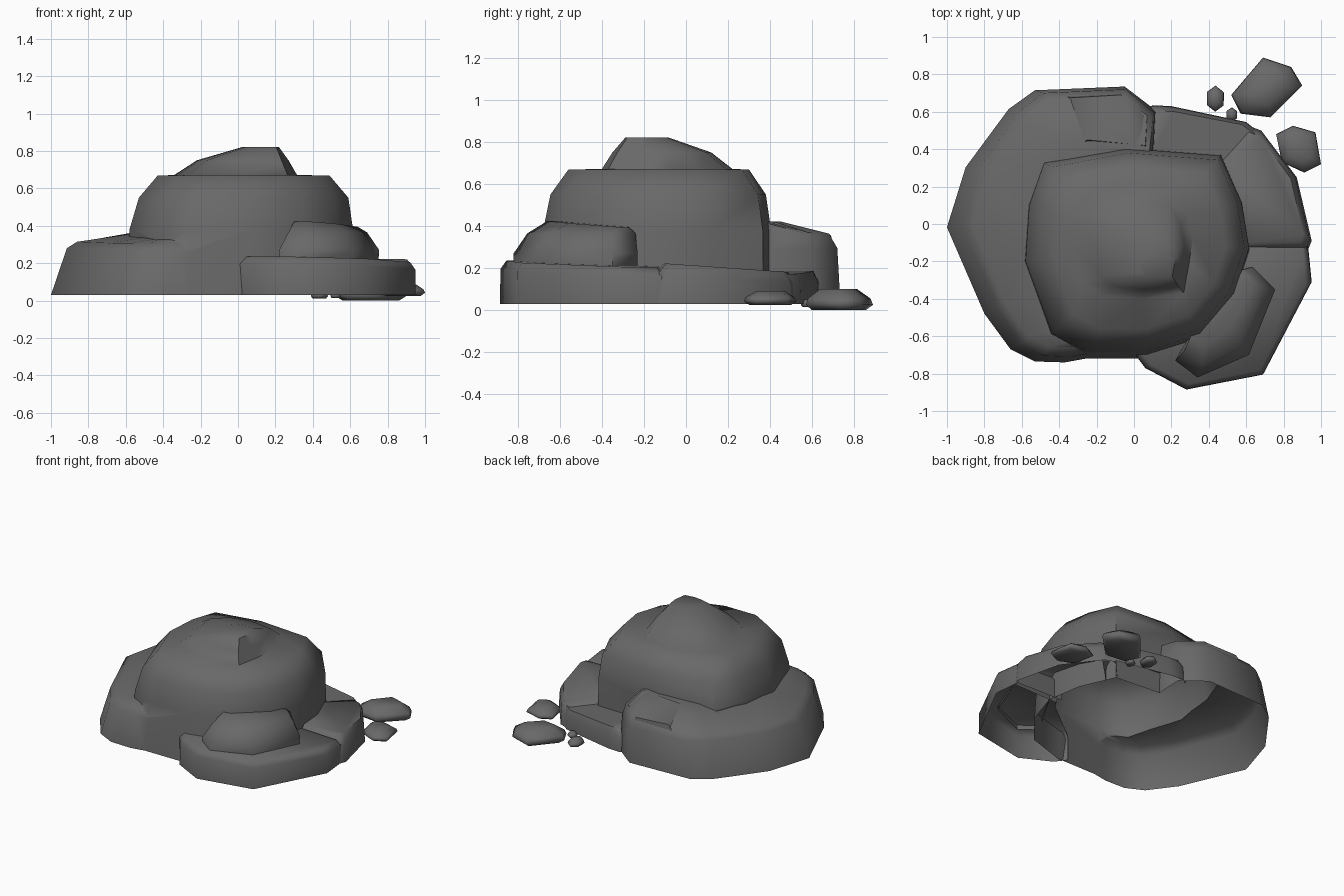
import bpy, bmesh, math

if "Cube" in bpy.data.objects:
    bpy.data.objects.remove(bpy.data.objects["Cube"])

stone = bpy.data.materials.new("dark grey stone")
stone.diffuse_color = (0.14, 0.14, 0.14, 1)
stone.use_nodes = True
stone.node_tree.nodes["Principled BSDF"].inputs["Base Color"].default_value = stone.diffuse_color


def fit(outline, box, z, tilt=(0, 0)):
    """Stretch an outline into the box (x0, x1, y0, y1) at height z, with an optional slope."""
    xs, ys = [p[0] for p in outline], [p[1] for p in outline]
    x0, x1, y0, y1 = box
    ring = []
    for x, y in outline:
        px = x0 + (x - min(xs)) / (max(xs) - min(xs)) * (x1 - x0)
        py = y0 + (y - min(ys)) / (max(ys) - min(ys)) * (y1 - y0)
        ring.append((px, py, z + tilt[0] * px + tilt[1] * py))
    return ring


def loft(name, rings, bottom=False, hidden=0):
    """Skin stacked rings and cap the top; leave out walls buried within 'hidden' of the dome centre."""
    bm = bmesh.new()
    loops = [[bm.verts.new(p) for p in r] for r in rings]
    n = len(loops[0])
    for i in range(n):
        j = (i + 1) % n
        p, q = rings[0][i], rings[0][j]
        if math.hypot((p[0] + q[0]) / 2 - .02, (p[1] + q[1]) / 2 + .12) < hidden:
            continue
        for a, b in zip(loops, loops[1:]):
            bm.faces.new((a[i], a[j], b[j], b[i]))
    bm.faces.new(loops[-1])
    if bottom:
        bm.faces.new(loops[0][::-1])
    loose = [v for v in bm.verts if not v.link_faces]
    bmesh.ops.delete(bm, geom=loose, context='VERTS')
    bmesh.ops.recalc_face_normals(bm, faces=bm.faces[:])
    me = bpy.data.meshes.new(name)
    bm.to_mesh(me)
    bm.free()
    ob = bpy.data.objects.new(name, me)
    bpy.context.collection.objects.link(ob)
    me.materials.append(stone)
    return ob


def smooth(ob, deg=60):
    bpy.ops.object.select_all(action='DESELECT')
    ob.select_set(True)
    bpy.context.view_layer.objects.active = ob
    bpy.ops.object.shade_smooth_by_angle(angle=math.radians(deg))


# Main dome with a stepped peak
dome_line = [(.62, -.13), (.58, .12), (.47, .37), (-.04, .41), (-.47, .33), (-.55, .1),
             (-.57, -.2), (-.43, -.59), (-.25, -.69), (.08, -.69), (.36, -.6), (.54, -.38)]
peak_line = [(.32, -.07), (.29, .06), (.22, .19), (-.02, .22), (-.22, .17), (-.34, .06),
             (-.32, -.12), (-.27, -.3), (-.18, -.37), (.04, -.39), (.27, -.36), (.3, -.2)]
dome = loft("boulder", [
    fit(dome_line, (-.6, .62, -.72, .41), .03),
    fit(dome_line, (-.58, .615, -.68, .405), .38),
    fit(dome_line, (-.53, .59, -.645, .38), .55),
    fit(dome_line, (-.43, .49, -.56, .30), .668),
    fit(peak_line, (-.34, .315, -.40, .22), .672),
    fit(peak_line, (-.22, .27, -.35, .12), .75),
    fit(peak_line, (.02, .22, -.29, -.08), .82)], True)

# Low lobe wrapping the left and back
lobe_line = [(-1, -.02), (-.8, -.48), (-.66, -.67), (-.53, -.735), (-.37, -.74), (-.15, -.7),
             (0, -.4), (.1, .2), (.12, .6), (-.05, .73), (-.53, .71), (-.67, .61), (-.9, .3)]
lobe = loft("left_lobe", [
    fit(lobe_line, (-1, .12, -.74, .735), .03),
    fit(lobe_line, (-.915, .11, -.71, .72), .28, (0, .02)),
    fit(lobe_line, (-.86, .10, -.66, .68), .345, (.035, .03)),
    fit(lobe_line, (-.52, .08, -.60, .45), .395, (.05, .06))], True)

# Join lobe and dome into one shell, then open its underside
mod = dome.modifiers.new("join", 'BOOLEAN')
mod.operation, mod.solver, mod.object = 'UNION', 'EXACT', lobe
bpy.context.view_layer.objects.active = dome
bpy.ops.object.modifier_apply(modifier=mod.name)
bpy.data.objects.remove(lobe)
bm = bmesh.new()
bm.from_mesh(dome.data)
under = [f for f in bm.faces if f.normal.z < -.9 and f.calc_center_median().z < .04]
bmesh.ops.delete(bm, geom=under, context='FACES')
bm.to_mesh(dome.data)
bm.free()
smooth(dome)


def slab(name, line, z0, steps, tilt):
    """Open-bottomed rock: each step is (inset, height)."""
    xs, ys = [p[0] for p in line], [p[1] for p in line]
    box = (min(xs), max(xs), min(ys), max(ys))
    rings = [fit(line, box, z0)]
    for d, z in steps:
        rings.append(fit(line, (box[0] + d, box[1] - d, box[2] + d, box[3] - d), z, tilt))
    smooth(loft(name, rings, hidden=.58))


# Ledges along the right side
slab("front_right_ledge",
     [(0, -.69), (.06, -.77), (.28, -.885), (.69, -.805), (.95, -.31), (.93, -.11), (.55, -.1), (.3, -.45)],
     .03, [(.002, .175), (.03, .215)], (-.02, -.03))
slab("right_ledge",
     [(.93, -.14), (.95, -.09), (.87, .25), (.68, .5), (.6, .53), (.42, .33), (.55, -.15)],
     .03, [(.01, .165), (.045, .215)], (0, -.07))
slab("back_right_ledge",
     [(.05, .6), (.1, .635), (.2, .63), (.6, .545), (.68, .48), (.5, .3), (.05, .3)],
     .03, [(.004, .14), (.03, .19)], (-.03, 0))

# Block resting on the front ledge
block_low = [(.22, -.72), (.34, -.81), (.61, -.69), (.75, -.34), (.63, -.22), (.5, -.25), (.35, -.5)]
block_top = [(.29, -.63), (.36, -.69), (.51, -.57), (.64, -.3), (.59, -.25), (.48, -.27), (.34, -.5)]
block = loft("ledge_block", [
    fit(block_low, (.22, .75, -.82, -.23), .2),
    fit(block_low, (.22, .755, -.82, -.23), .27),
    fit(block_low, (.27, .69, -.755, -.24), .365),
    fit(block_top, (.30, .64, -.66, -.27), .395, (-.03, -.06))])
smooth(block)

# Wedge-shaped flake on the back
flake = loft("back_flake", [
    [(-.45, .7, .2), (-.05, .725, .2), (.1, .6, .2), (.1, .38, .3), (-.35, .38, .3)],
    [(-.33, .675, .365), (-.07, .69, .355), (.07, .58, .37), (.06, .42, .42), (-.25, .45, .42)]])
smooth(flake)


# Loose pebbles at the back right
def pebble(name, line, z0, z1):
    cx = sum(p[0] for p in line) / len(line)
    cy = sum(p[1] for p in line) / len(line)
    rings = []
    for s, t in [(.8, 0), (1, .25), (.93, .55), (.55, 1)]:
        rings.append([(cx + (x - cx) * s, cy + (y - cy) * s, z0 + t * (z1 - z0)) for x, y in line])
    smooth(loft(name, rings, True), 75)


def hexagon(cx, cy, rx, ry):
    return [(cx + rx * math.cos(math.pi * k / 3 + .5), cy + ry * math.sin(math.pi * k / 3 + .5))
            for k in range(6)]


pebble("large_pebble", [(.69, .89), (.84, .84), (.9, .74), (.73, .57), (.57, .59), (.52, .69)], 0, .1)
pebble("medium_pebble", [(.76, .48), (.85, .525), (.97, .49), (1, .32), (.91, .275), (.79, .33)], .025, .09)
pebble("small_pebble", hexagon(.435, .67, .052, .07), .012, .06)
pebble("tiny_pebble", hexagon(.523, .585, .033, .038), .015, .05)
